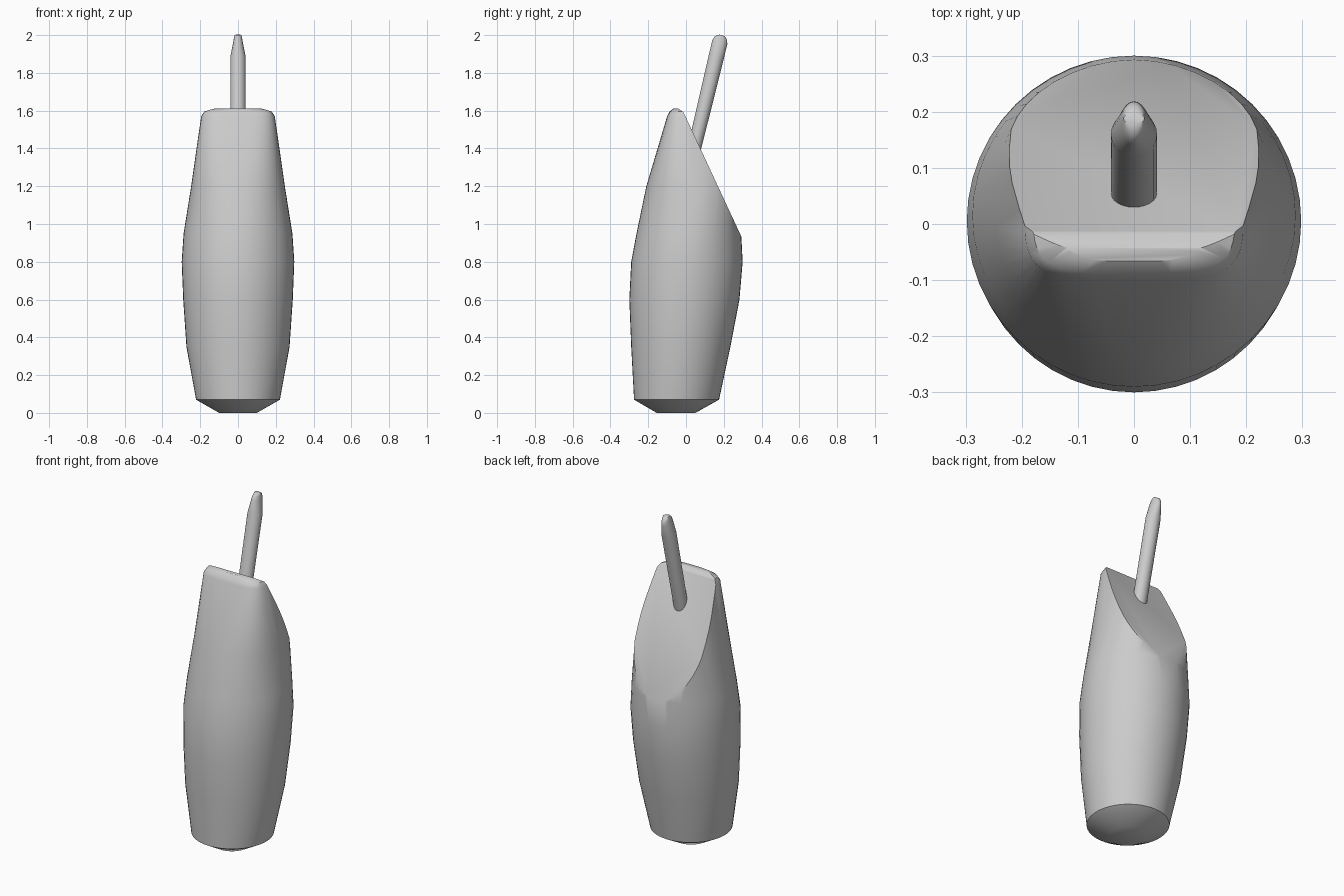
import bpy, bmesh
from math import sin, cos, pi, atan, radians
from mathutils import Matrix, Vector

cube = bpy.data.objects.get("Cube")
if cube:
    bpy.data.objects.remove(cube)

grey = bpy.data.materials.new("plain_grey")
grey.use_nodes = True
colour = (0.6, 0.6, 0.6, 1)
grey.diffuse_color = colour
grey.node_tree.nodes["Principled BSDF"].inputs["Base Color"].default_value = colour


def power(v, e):
    return abs(v) ** e * (1 if v >= 0 else -1)


def loft(rings, sides):
    """Skin rings of (height, half width, front y, back y, squareness)."""
    bm = bmesh.new()
    loops = []
    for z, half, front, back, n in rings:
        mid, depth = (front + back) / 2, (back - front) / 2
        loops.append([bm.verts.new((half * power(cos(a), 2 / n),
                                    mid + depth * power(sin(a), 2 / n), z))
                      for a in (2 * pi * i / sides for i in range(sides))])
    for low, high in zip(loops, loops[1:]):
        for i in range(sides):
            j = (i + 1) % sides
            bm.faces.new((low[i], low[j], high[j], high[i]))
    bm.faces.new(loops[0][::-1])
    bm.faces.new(loops[-1])
    return bm


def slice_off(bm, point, normal):
    """Remove everything beyond a plane and close the cut."""
    cut = bmesh.ops.bisect_plane(bm, geom=bm.verts[:] + bm.edges[:] + bm.faces[:],
                                 plane_co=point, plane_no=normal, clear_outer=True)
    edges = [e for e in cut["geom_cut"] if isinstance(e, bmesh.types.BMEdge)]
    bmesh.ops.contextual_create(bm, geom=edges)


def finish(bm, name, angle):
    bmesh.ops.recalc_face_normals(bm, faces=bm.faces[:])
    mesh = bpy.data.meshes.new(name)
    bm.to_mesh(mesh)
    bm.free()
    mesh.materials.append(grey)
    ob = bpy.data.objects.new(name, mesh)
    bpy.context.collection.objects.link(ob)
    bpy.ops.object.select_all(action='DESELECT')
    ob.select_set(True)
    bpy.context.view_layer.objects.active = ob
    bpy.ops.object.shade_smooth_by_angle(angle=radians(angle))
    return ob


# Body: round at the bottom, squarer toward the top, sloped flat at the back
body = loft([
    (0.00, 0.10, -0.155, 0.05, 2),
    (0.07, 0.222, -0.275, 0.175, 2),
    (0.35, 0.273, -0.29, 0.235, 2),
    (0.60, 0.29, -0.30, 0.283, 2),
    (0.80, 0.298, -0.29, 0.30, 2),
    (0.95, 0.288, -0.262, 0.292, 2),
    (1.20, 0.248, -0.21, 0.28, 2.3),
    (1.57, 0.195, -0.10, 0.15, 4),
    (1.595, 0.18, -0.088, 0.15, 4),
    (1.612, 0.135, -0.066, 0.15, 4),
], 48)
slice_off(body, Vector((0, 0.29, 0.94)), Vector((0, 0.907, 0.422)))
slice_off(body, Vector((0, -0.018, 1.595)), Vector((0, 0.57, 0.82)))
finish(body, "body", 35)

# Rod: leaning back, with a tip chamfered on both sides and rounded front to back
r = 0.041
rod = loft([(z, r * w, -r * d, r * d, 2) for z, w, d in (
    (0, 1, 0.85), (0.60, 1, 1), (0.68, 0.62, 1), (0.70, 0.54, 0.87),
    (0.714, 0.48, 0.6), (0.72, 0.45, 0.25))], 24)
rod.transform(Matrix.Translation((0, 0.02, 1.3)) @ Matrix.Rotation(-atan(0.24), 4, 'X'))
finish(rod, "rod", 35)
